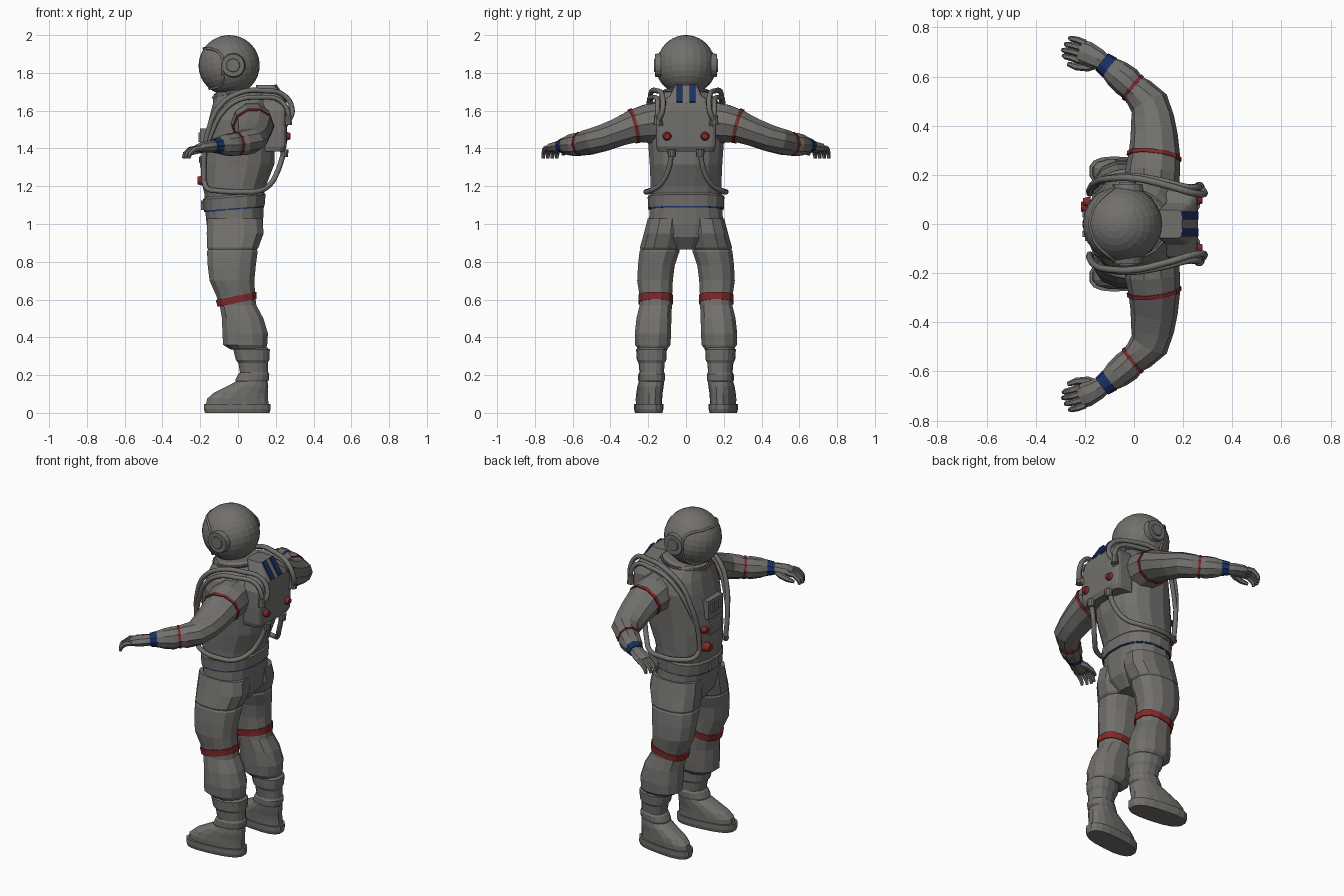
import bpy, bmesh
from math import sin, cos, pi, radians
from mathutils import Vector, Matrix


def material(name, rgb):
    m = bpy.data.materials.new(name)
    m.diffuse_color = (*rgb, 1)
    return m


GREY = material("suit grey", (0.17, 0.162, 0.152))
RED = material("trim red", (0.22, 0.022, 0.022))
BLUE = material("trim blue", (0.01, 0.03, 0.13))


def finish(name, bm, mat):
    bmesh.ops.recalc_face_normals(bm, faces=bm.faces)
    me = bpy.data.meshes.new(name)
    bm.to_mesh(me)
    bm.free()
    ob = bpy.data.objects.new(name, me)
    bpy.context.collection.objects.link(ob)
    me.materials.append(mat)
    return ob


def skin(name, rings, mat):
    """Closed surface through a list of point rings."""
    bm = bmesh.new()
    vs = [[bm.verts.new(p) for p in r] for r in rings]
    n = len(rings[0])
    for a, b in zip(vs, vs[1:]):
        for i in range(n):
            j = (i + 1) % n
            bm.faces.new((a[i], a[j], b[j], b[i]))
    bm.faces.new(vs[0])
    bm.faces.new(vs[-1])
    return finish(name, bm, mat)


def power(v, p):
    return abs(v) ** (2 / p) * (1 if v >= 0 else -1)


def stack(name, secs, mat=GREY, s=1, sides=14, p=2.4, slope=0, skew=0):
    """Horizontal sections (z, cx, rx, cy, ry); slope tilts rings, skew turns toes out."""
    rings = []
    for z, cx, rx, cy, ry in secs:
        ring = []
        for k in range(sides):
            a = 2 * pi * (k + 0.5) / sides
            x = cx + rx * power(cos(a), p)
            y = cy + ry * power(sin(a), p) + skew * x
            ring.append((x, s * y, z + slope * x))
        rings.append(ring)
    return skin(name, rings, mat)


def limb(name, secs, mat=GREY, s=1, sides=10):
    """Sections (x, y, z, horizontal radius, vertical radius) square to the path."""
    pts = [Vector((x, s * y, z)) for x, y, z, a, b in secs]
    rings = []
    for i, c in enumerate(pts):
        t = (pts[min(i + 1, len(pts) - 1)] - pts[max(i - 1, 0)]).normalized()
        side = t.cross(Vector((0, 0, 1))).normalized()
        up = side.cross(t)
        a, b = secs[i][3:]
        rings.append([c + side * a * cos(2 * pi * k / sides) + up * b * sin(2 * pi * k / sides)
                      for k in range(sides)])
    return skin(name, rings, mat)


def hose(name, pts, r, s=1, cyclic=False, res=5):
    cu = bpy.data.curves.new(name, 'CURVE')
    cu.dimensions = '3D'
    cu.bevel_depth = r
    cu.bevel_resolution = 2
    cu.resolution_u = res
    cu.use_fill_caps = True
    sp = cu.splines.new('BEZIER')
    sp.bezier_points.add(len(pts) - 1)
    for bp, (x, y, z) in zip(sp.bezier_points, pts):
        bp.co = (x, s * y, z)
        bp.handle_left_type = bp.handle_right_type = 'AUTO'
    sp.use_cyclic_u = cyclic
    ob = bpy.data.objects.new(name, cu)
    bpy.context.collection.objects.link(ob)
    cu.materials.append(GREY)
    bpy.ops.object.select_all(action='DESELECT')
    ob.select_set(True)
    bpy.context.view_layer.objects.active = ob
    bpy.ops.object.convert(target='MESH')


def disc(name, loc, axis, r1, r2, depth, mat=GREY, n=16):
    bm = bmesh.new()
    rot = Vector(axis).to_track_quat('Z', 'Y').to_matrix().to_4x4()
    bmesh.ops.create_cone(bm, cap_ends=True, segments=n, radius1=r1, radius2=r2, depth=depth,
                          matrix=Matrix.Translation(loc) @ rot)
    return finish(name, bm, mat)


def box(name, loc, dims, mat=GREY, turn=0):
    bm = bmesh.new()
    bmesh.ops.create_cube(bm, size=1, matrix=Matrix.Translation(loc) @ Matrix.Rotation(turn, 4, 'Y')
                          @ Matrix.Diagonal((*dims, 1)))
    return finish(name, bm, mat)


# Helmet with visor frame
HC = Vector((-0.047, 0, 1.84))
bm = bmesh.new()
bmesh.ops.create_uvsphere(bm, u_segments=24, v_segments=16, radius=1,
                          matrix=Matrix.Translation(HC) @ Matrix.Rotation(radians(-13), 4, 'Y')
                          @ Matrix.Diagonal((0.162, 0.156, 0.16, 1)))
finish("helmet", bm, GREY)
frame = []
for k in range(36):
    t = 2 * pi * k / 36
    az, el = radians(78) * power(cos(t), 4), radians(-8 + 42 * power(sin(t), 4))
    frame.append(HC + Vector((-0.162 * cos(az) * cos(el), 0.157 * sin(az) * cos(el), 0.16 * sin(el))))
hose("visor_frame", frame, 0.007, cyclic=True, res=1)

# Torso, collar, belt and pelvis
stack("torso", [(1.10, -0.02, 0.155, 0, 0.19), (1.16, -0.02, 0.16, 0, 0.19),
                (1.20, -0.02, 0.17, 0, 0.19), (1.315, 0.0, 0.195, 0, 0.195),
                (1.45, 0.01, 0.19, 0, 0.205), (1.55, 0.02, 0.178, 0, 0.215),
                (1.62, 0.02, 0.16, 0, 0.195), (1.67, 0.015, 0.14, 0, 0.155),
                (1.70, 0.01, 0.125, 0, 0.125)], sides=16)
stack("collar", [(1.66, 0, 0.135, 0, 0.135), (1.70, 0, 0.132, 0, 0.132),
                 (1.71, 0, 0.115, 0, 0.115)], sides=20, p=2, slope=0.12)
trim = stack("collar_trim", [(1.68, 0, 0.14, 0, 0.14), (1.692, 0, 0.14, 0, 0.14)],
             sides=24, p=2, slope=0.12)
trim.data.materials.append(BLUE)
for f in trim.data.polygons:
    f.material_index = int(f.center.x > 0.03 and len(f.vertices) == 4)
stack("belt", [(1.085, -0.02, 0.163, 0, 0.2), (1.145, -0.02, 0.168, 0, 0.203),
               (1.155, -0.02, 0.16, 0, 0.195)], sides=18, slope=0.08)
stack("belt_lower_trim", [(1.077, -0.02, 0.161, 0, 0.198), (1.085, -0.02, 0.161, 0, 0.198)],
      BLUE, sides=18, slope=0.08)
stack("pelvis", [(0.865, -0.015, 0.09, 0, 0.09), (0.93, -0.015, 0.14, 0, 0.17),
                 (1.0, -0.017, 0.152, 0, 0.2), (1.09, -0.02, 0.158, 0, 0.195)], sides=16)

# Chest control box and buttons
box("chest_box", (-0.18, 0, 1.45), (0.04, 0.14, 0.11))
for y in (-0.04, 0, 0.04):
    box("chest_switch", (-0.203, y, 1.46), (0.014, 0.025, 0.05))
box("chest_lower_panel", (-0.19, 0, 1.33), (0.02, 0.11, 0.06))
disc("chest_button", (-0.192, 0.09, 1.34), (-1, 0, 0), 0.022, 0.015, 0.03, RED, 12)
disc("chest_valve", (-0.195, 0.07, 1.23), (-1, 0, 0), 0.03, 0.02, 0.04, RED, 12)
box("belt_buckle", (-0.185, 0, 1.10), (0.02, 0.08, 0.05))

# Backpack
stack("backpack", [(1.385, 0.18, 0.065, 0, 0.15), (1.41, 0.19, 0.068, 0, 0.158),
                   (1.5, 0.19, 0.07, 0, 0.16), (1.60, 0.19, 0.07, 0, 0.155),
                   (1.645, 0.185, 0.07, 0, 0.13), (1.68, 0.17, 0.062, 0, 0.085),
                   (1.735, 0.145, 0.05, 0, 0.058)], sides=20, p=6)

for s in (1, -1):
    # Helmet ear discs
    disc("ear_disc", (-0.026, s * 0.148, 1.84), (0, s, 0), 0.066, 0.06, 0.03)
    disc("ear_cap", (-0.026, s * 0.16, 1.84), (0, s, 0), 0.04, 0.034, 0.02)

    # Backpack stripes, lights and hose fittings
    box("backpack_stripe", (0.229, s * 0.035, 1.692), (0.111, 0.032, 0.009), BLUE, 0.99)
    disc("backpack_light", (0.264, s * 0.1, 1.465), (1, 0, 0), 0.027, 0.016, 0.028, RED, 12)
    disc("lower_fitting", (0.245, s * 0.075, 1.375), (0, 0, 1), 0.02, 0.024, 0.04, n=10)
    disc("upper_fitting", (0.265, s * 0.15, 1.55), (0, 0, 1), 0.022, 0.018, 0.05, n=10)

    # Hoses over the shoulder and around the waist
    hose("shoulder_hose", [(0.265, 0.15, 1.54), (0.287, 0.125, 1.60), (0.245, 0.125, 1.68),
                           (0.14, 0.155, 1.705), (0.01, 0.185, 1.695), (-0.1, 0.185, 1.62),
                           (-0.155, 0.17, 1.5), (-0.18, 0.14, 1.35), (-0.18, 0.125, 1.22)], 0.014, s)
    hose("inner_hose", [(0.25, 0.13, 1.52), (0.265, 0.15, 1.59), (0.22, 0.15, 1.655),
                        (0.12, 0.175, 1.67), (0.0, 0.195, 1.655), (-0.09, 0.19, 1.58),
                        (-0.14, 0.17, 1.48), (-0.17, 0.15, 1.40)], 0.013, s)
    hose("waist_hose", [(-0.18, 0.125, 1.23), (-0.165, 0.15, 1.19), (-0.1, 0.195, 1.175),
                        (0.02, 0.212, 1.17), (0.11, 0.19, 1.175), (0.17, 0.135, 1.21),
                        (0.21, 0.095, 1.28), (0.243, 0.075, 1.38)], 0.014, s)

    # Arm with shoulder, elbow and wrist bands
    limb("arm", [(0.07, 0.12, 1.54, 0.11, 0.11), (0.075, 0.21, 1.53, 0.112, 0.107),
                 (0.083, 0.28, 1.517, 0.105, 0.09), (0.082, 0.36, 1.485, 0.096, 0.078),
                 (0.075, 0.43, 1.458, 0.088, 0.074), (0.062, 0.49, 1.44, 0.08, 0.07),
                 (0.02, 0.535, 1.428, 0.066, 0.068), (-0.005, 0.555, 1.425, 0.058, 0.06),
                 (-0.03, 0.58, 1.42, 0.064, 0.064), (-0.07, 0.613, 1.418, 0.058, 0.056),
                 (-0.105, 0.642, 1.416, 0.044, 0.042)], s=s)
    limb("shoulder_band", [(0.081, 0.268, 1.52, 0.112, 0.098), (0.083, 0.284, 1.516, 0.111, 0.096)], RED, s)
    limb("elbow_band", [(0.0, 0.551, 1.425, 0.064, 0.066), (-0.01, 0.559, 1.424, 0.064, 0.066)], RED, s)
    limb("wrist_band", [(-0.098, 0.636, 1.416, 0.049, 0.045), (-0.13, 0.66, 1.413, 0.043, 0.037)], BLUE, s)

    # Gloved hand: palm, four curled fingers and thumb
    limb("palm", [(-0.115, 0.65, 1.414, 0.036, 0.032), (-0.15, 0.672, 1.41, 0.044, 0.032),
                  (-0.195, 0.695, 1.405, 0.05, 0.028), (-0.22, 0.704, 1.398, 0.046, 0.02)], s=s, sides=8)
    for i in range(4):
        o = (i - 1.5) * 0.024
        x, y, k = -0.208 + 0.3 * o, 0.70 + o, 1 - 0.12 * abs(i - 1.3)
        limb("finger", [(x, y, 1.402, 0.014, 0.015), (x - 0.04 * k, y + 0.012, 1.396, 0.014, 0.015),
                        (x - 0.072 * k, y + 0.018, 1.372, 0.012, 0.013),
                        (x - 0.08 * k, y + 0.02, 1.348, 0.009, 0.009)], s=s, sides=6)
    limb("thumb", [(-0.145, 0.655, 1.405, 0.02, 0.02), (-0.19, 0.638, 1.393, 0.018, 0.018),
                   (-0.235, 0.64, 1.38, 0.015, 0.015), (-0.27, 0.652, 1.37, 0.009, 0.009)], s=s, sides=6)

    # Leg with thigh seam and knee band
    stack("leg", [(1.03, -0.017, 0.15, 0.105, 0.1), (0.95, -0.015, 0.155, 0.118, 0.108),
                  (0.875, -0.028, 0.14, 0.135, 0.112), (0.865, -0.03, 0.133, 0.138, 0.106),
                  (0.855, -0.03, 0.138, 0.14, 0.109), (0.78, -0.033, 0.131, 0.157, 0.1),
                  (0.70, -0.032, 0.122, 0.164, 0.097), (0.62, -0.012, 0.106, 0.16, 0.089),
                  (0.57, 0.0, 0.1, 0.16, 0.088), (0.5, 0.025, 0.113, 0.17, 0.095),
                  (0.42, 0.038, 0.124, 0.175, 0.099), (0.36, 0.038, 0.12, 0.176, 0.096),
                  (0.335, 0.055, 0.095, 0.176, 0.078)], s=s, sides=12)
    stack("knee_band", [(0.583, -0.005, 0.106, 0.16, 0.093), (0.621, -0.01, 0.111, 0.16, 0.095)],
          RED, s, 12, slope=0.2)

    # Boot and sole
    stack("boot", [(0.345, 0.072, 0.085, 0.19, 0.07), (0.335, 0.072, 0.098, 0.19, 0.08),
                   (0.28, 0.077, 0.09, 0.19, 0.077), (0.265, 0.08, 0.08, 0.19, 0.068),
                   (0.215, 0.085, 0.076, 0.19, 0.064), (0.205, 0.083, 0.084, 0.19, 0.07),
                   (0.175, 0.075, 0.09, 0.19, 0.07), (0.165, 0.072, 0.086, 0.19, 0.066),
                   (0.14, 0.05, 0.112, 0.193, 0.068), (0.105, 0.015, 0.147, 0.195, 0.067),
                   (0.075, -0.002, 0.164, 0.196, 0.067), (0.045, -0.004, 0.168, 0.196, 0.066)],
          s=s, sides=16, skew=-0.1)
    stack("sole", [(0.0, -0.004, 0.172, 0.197, 0.068), (0.02, -0.004, 0.179, 0.197, 0.073),
                   (0.048, -0.004, 0.178, 0.197, 0.073)], s=s, sides=18, p=2.7, skew=-0.1)
